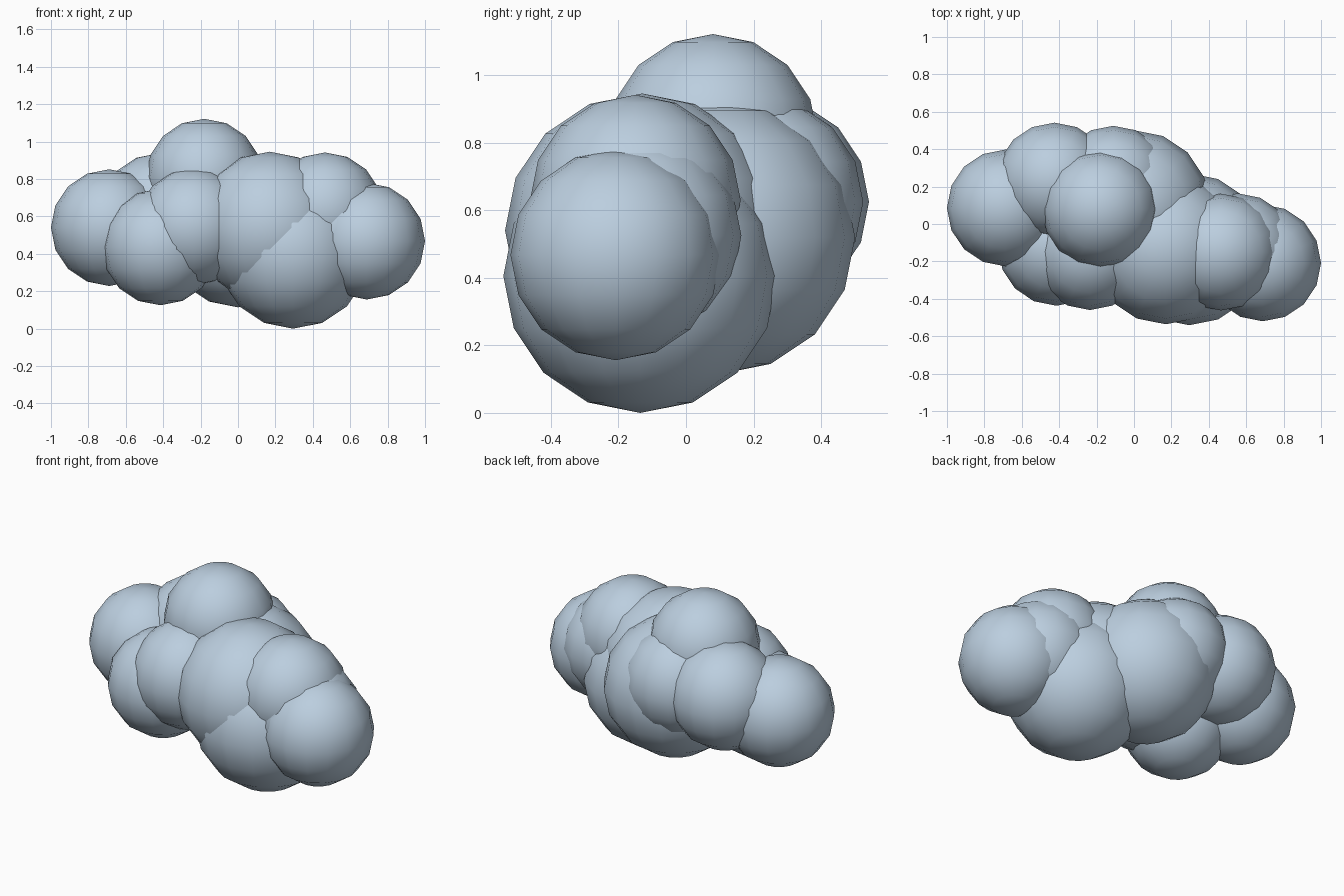
import bpy

# Remove the default cube
cube = bpy.data.objects.get("Cube")
if cube:
    bpy.data.objects.remove(cube, do_unlink=True)

# Single pale blue-grey colour
COLOUR = (0.50, 0.62, 0.74, 1.0)
mat = bpy.data.materials.new("pale_cloud_blue")
mat.use_nodes = True
mat.diffuse_color = COLOUR
bsdf = next(n for n in mat.node_tree.nodes if n.type == 'BSDF_PRINCIPLED')
bsdf.inputs["Base Color"].default_value = COLOUR
bsdf.inputs["Roughness"].default_value = 0.8


def puff(name, x, y, z, radius):
    """One rounded lobe of the cloud, smooth shaded."""
    bpy.ops.mesh.primitive_uv_sphere_add(
        segments=16, ring_count=8, radius=radius, location=(x, y, z))
    obj = bpy.context.object
    obj.name = name
    obj.data.name = name
    obj.data.materials.append(mat)
    bpy.ops.object.shade_smooth()
    return obj


SMALL, LARGE = 0.312, 0.406

# Large core lobes
puff("core_low_front", 0.295, -0.135, 0.406, LARGE)
puff("core_high_front", 0.17, -0.13, 0.54, LARGE)
puff("core_back", 0.0, 0.095, 0.52, LARGE)

# Lobes on the left (+x) end
puff("left_end", 0.688, -0.208, 0.468, SMALL)
puff("left_upper", 0.465, -0.15, 0.63, SMALL)
puff("left_inner", 0.555, -0.148, 0.525, SMALL)

# Lobes on the right (-x) end
puff("right_end", -0.688, 0.086, 0.54, SMALL)
puff("right_front", -0.415, -0.125, 0.437, SMALL)
puff("right_middle", -0.235, -0.148, 0.545, SMALL)
puff("right_back", -0.425, 0.23, 0.625, SMALL)

# Top and rear lobes
puff("crown", -0.18, 0.08, 0.81, SMALL)
puff("rear_middle", -0.11, 0.213, 0.625, SMALL)
